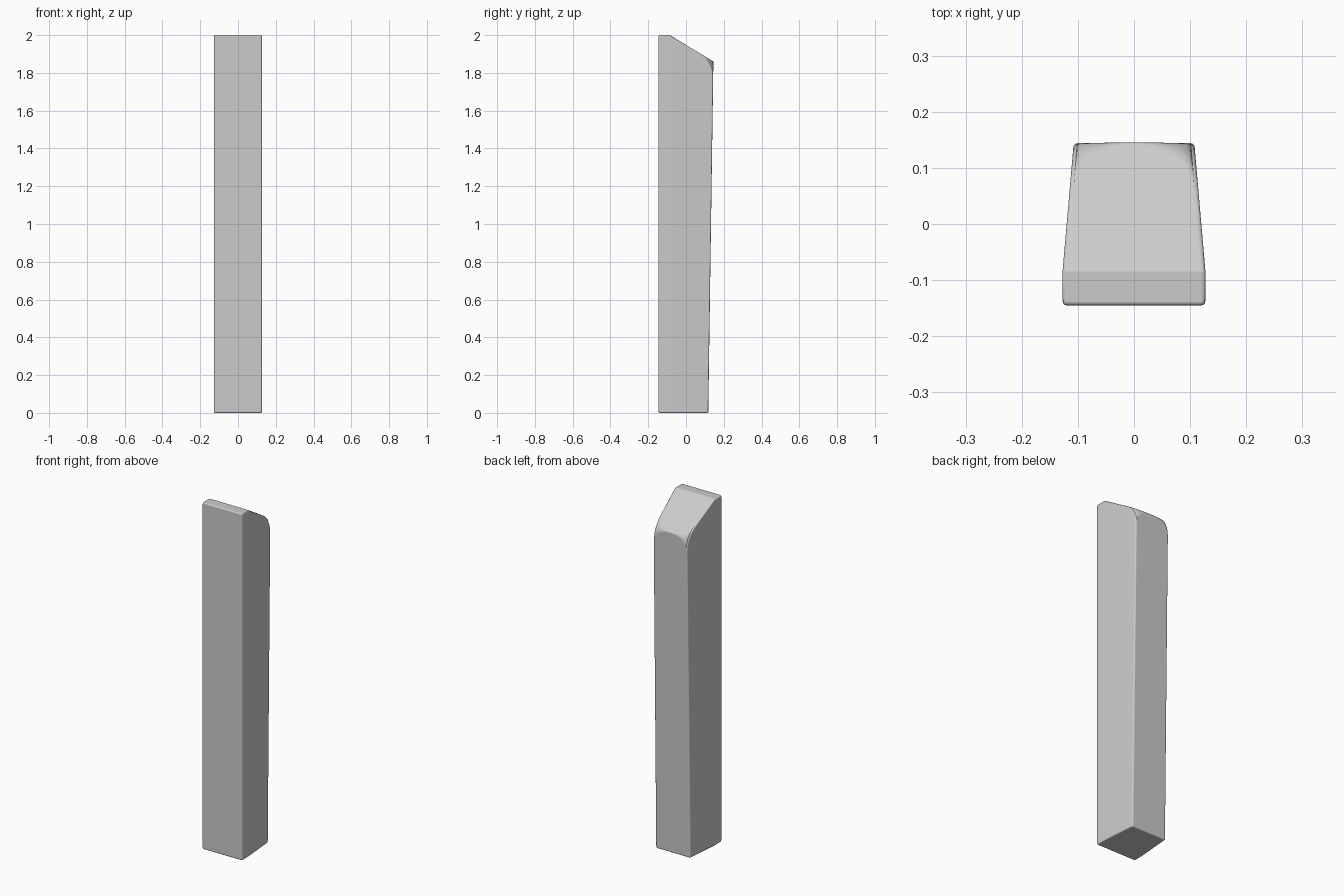
import bpy, bmesh
from math import sin, cos, pi, sqrt

if "Cube" in bpy.data.objects:
    bpy.data.objects.remove(bpy.data.objects["Cube"])

R = 0.007            # small edge rounding
FRONT, RIDGE, BACK = -0.145, -0.085, 0.145


def back_y(z):
    # the rear face leans slightly outward as it rises
    return 0.118 + (BACK - 0.118) * z / 1.86


def slope_z(y):
    return 2.0 - 0.14 * (y - RIDGE) / (BACK - RIDGE)


def half_width(y):
    # straight near the front, tapering toward the back
    return 0.127 - 0.019 * max(0, y - RIDGE) / (BACK - RIDGE)


def corner(cy, cz, a0):
    return [(cy + R * cos(a0 - k * pi / 8), cz + R * sin(a0 - k * pi / 8)) for k in range(5)]


def profile(s):
    """Closed y-z outline at fraction s of the width; index 0 is under the ridge."""
    c = sqrt(max(0, 1 - s * s))
    pts = [(RIDGE, 0)]
    pts += corner(FRONT + R, R, -pi / 2)
    pts += corner(FRONT + R, 2 - R, pi)
    pts += [(RIDGE, 2.0)]
    # arched rear crown: sharp in the middle, rounded at the sides
    y0 = 0.065 + 0.078 * c
    z1 = 1.78 + 0.078 * c
    p0, p2 = (y0, slope_z(y0)), (back_y(z1), z1)
    p1 = (BACK - 0.001, 1.86)
    for k in range(7):
        t = k / 6
        pts.append(tuple((1 - t) ** 2 * a + 2 * t * (1 - t) * b + t * t * d
                         for a, b, d in zip(p0, p1, p2)))
    pts += corner(back_y(0) - R, R, 0)
    return pts


# columns across the width, with rounded outer edges
N = 24
cols = [(sin(-pi / 2 + pi * k / N), 0.0) for k in range(N + 1)]
edge = [k * pi / 8 for k in range(1, 5)]
cols = [(-1, a) for a in reversed(edge)] + cols + [(1, a) for a in edge]

bm = bmesh.new()
rings = []
for s, a in cols:
    inset = R * (1 - cos(a))
    ring = []
    for y, z in profile(s):
        x = s * (half_width(y) - R) + (R * sin(a) if s > 0 else -R * sin(a))
        ring.append(bm.verts.new((x, y * (1 - inset / BACK), 1 + (z - 1) * (1 - inset))))
    rings.append(ring)

n = len(rings[0])
for r0, r1 in zip(rings, rings[1:]):
    for i in range(n):
        j = (i + 1) % n
        bm.faces.new((r0[i], r0[j], r1[j], r1[i]))

# side faces, split where the taper begins
TOP = 11
for ring in (rings[0], rings[-1]):
    bm.faces.new(ring[:TOP + 1])
    bm.faces.new(ring[TOP:] + ring[:1])

bmesh.ops.recalc_face_normals(bm, faces=bm.faces)
mesh = bpy.data.meshes.new("post")
bm.to_mesh(mesh)
bm.free()
post = bpy.data.objects.new("post", mesh)
bpy.context.collection.objects.link(post)

# smooth shading with flat main faces
bpy.context.view_layer.objects.active = post
post.select_set(True)
bpy.ops.object.shade_smooth_by_angle(angle=0.45)
wn = post.modifiers.new("weighted_normals", 'WEIGHTED_NORMAL')
wn.keep_sharp = True
